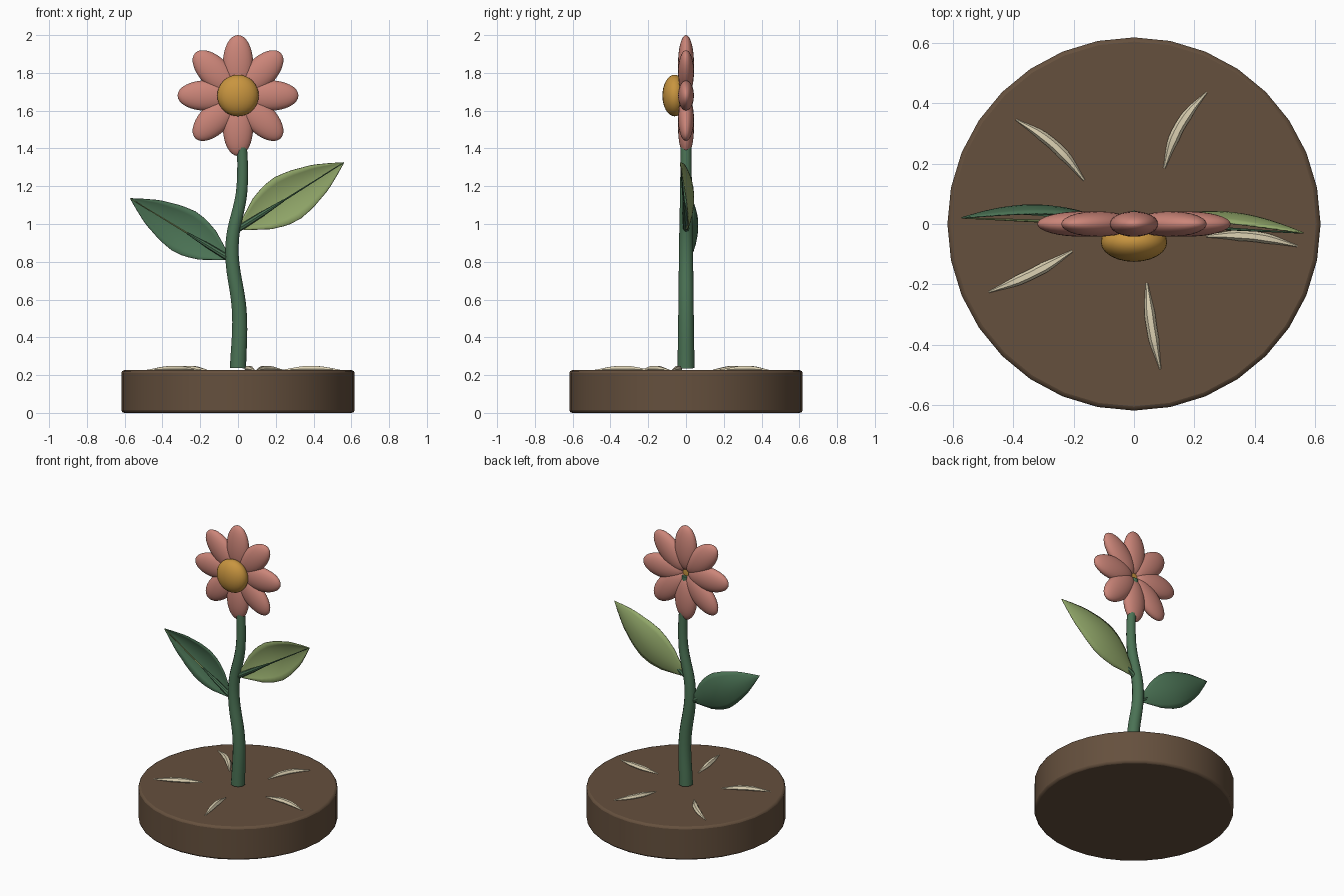
import bpy, bmesh, math
from mathutils import Vector, Matrix

cube = bpy.data.objects.get("Cube")
if cube:
    bpy.data.objects.remove(cube, do_unlink=True)


def material(name, r, g, b):
    m = bpy.data.materials.new(name)
    m.use_nodes = True
    m.diffuse_color = (r, g, b, 1)
    m.node_tree.nodes["Principled BSDF"].inputs["Base Color"].default_value = (r, g, b, 1)
    return m


SOIL = material("soil_brown", 0.13, 0.08, 0.047)
GREEN = material("stem_green", 0.07, 0.17, 0.09)
LIGHT = material("light_leaf_green", 0.28, 0.38, 0.14)
PINK = material("petal_pink", 0.60, 0.235, 0.19)
GOLD = material("centre_gold", 0.58, 0.30, 0.05)
CREAM = material("root_cream", 0.72, 0.64, 0.45)


def finish(obj, name, mat, angle=40):
    obj.name = name
    obj.data.materials.clear()
    obj.data.materials.append(mat)
    bpy.ops.object.select_all(action='DESELECT')
    obj.select_set(True)
    bpy.context.view_layer.objects.active = obj
    bpy.ops.object.shade_smooth_by_angle(angle=math.radians(angle))
    return obj


def from_bmesh(bm, name, mat):
    bmesh.ops.recalc_face_normals(bm, faces=bm.faces)
    me = bpy.data.meshes.new(name)
    bm.to_mesh(me)
    bm.free()
    obj = bpy.data.objects.new(name, me)
    bpy.context.collection.objects.link(obj)
    return finish(obj, name, mat)


def tube(name, points, radii, mat, resolution=3):
    """Tapered round tube along a smooth path, turned into a mesh."""
    cu = bpy.data.curves.new(name, 'CURVE')
    cu.dimensions = '3D'
    cu.bevel_depth = 1
    cu.bevel_resolution = resolution
    cu.resolution_u = 8
    cu.use_fill_caps = True
    sp = cu.splines.new('BEZIER')
    sp.bezier_points.add(len(points) - 1)
    for bp, p, r in zip(sp.bezier_points, points, radii):
        bp.co = p
        bp.radius = r
        bp.handle_left_type = bp.handle_right_type = 'AUTO'
    obj = bpy.data.objects.new(name, cu)
    bpy.context.collection.objects.link(obj)
    bpy.ops.object.select_all(action='DESELECT')
    obj.select_set(True)
    bpy.context.view_layer.objects.active = obj
    bpy.ops.object.convert(target='MESH')
    return finish(bpy.context.object, name, mat)


def ellipsoid(name, matrix, mat):
    bm = bmesh.new()
    bmesh.ops.create_uvsphere(bm, u_segments=24, v_segments=16, radius=1, matrix=matrix)
    return from_bmesh(bm, name, mat)


# Soil disc with a softened rim
bpy.ops.mesh.primitive_cylinder_add(vertices=32, radius=0.617, depth=0.226, location=(0, 0, 0.113))
base = bpy.context.object
bevel = base.modifiers.new("rim", 'BEVEL')
bevel.width = 0.014
bevel.segments = 2
finish(base, "soil_base", SOIL)

# Stem
tube("stem",
     [(0, 0, 0.237), (0.008, 0, 0.52), (-0.032, 0, 0.88), (0.022, 0, 1.2), (0, 0, 1.66)],
     [0.045, 0.041, 0.037, 0.031, 0.025], GREEN)

# Flower head
HEAD = Vector((0, 0, 1.68))
for i in range(8):
    turn = Matrix.Rotation(math.tau * i / 8, 4, 'Y')
    place = Matrix.Translation((0, 0, 0.17))
    size = Matrix.Diagonal((0.08, 0.042, 0.15, 1))
    ellipsoid(f"petal_{i + 1}", Matrix.Translation(HEAD) @ turn @ place @ size, PINK)
ellipsoid("flower_centre",
          Matrix.Translation(HEAD + Vector((0, -0.06, 0))) @ Matrix.Diagonal((0.11, 0.065, 0.11, 1)), GOLD)

# Leaves: cupped blade, vein and stalk
HALF_WIDTH = [(0, 0.02), (0.08, 0.05), (0.2, 0.094), (0.33, 0.122), (0.45, 0.129),
              (0.58, 0.116), (0.77, 0.078), (0.9, 0.036), (1, 0.001)]


def width_at(u):
    for (a, wa), (b, wb) in zip(HALF_WIDTH, HALF_WIDTH[1:]):
        if u <= b:
            return wa + (wb - wa) * (u - a) / (b - a)
    return 0.001


def leaf(side, root, tip, bulge, width, blade_mat, vein_mat):
    root, tip = Vector(root), Vector(tip)
    axis = (tip - root).normalized()
    across = axis.cross(Vector((0, 1, 0))).normalized()
    bm = bmesh.new()
    rows, cols = 20, 8
    grid = []
    for i in range(rows + 1):
        u = i / rows
        row = []
        for j in range(cols + 1):
            v = 2 * j / cols - 1
            p = root.lerp(tip, u) + across * v * width * width_at(u)
            p.y += bulge * math.sin(math.pi * u) * (1 - 0.55 * v * v)
            row.append(bm.verts.new(p))
        grid.append(row)
    for i in range(rows):
        for j in range(cols):
            bm.faces.new((grid[i][j], grid[i][j + 1], grid[i + 1][j + 1], grid[i + 1][j]))
    blade = from_bmesh(bm, f"{side}_leaf", blade_mat)
    solid = blade.modifiers.new("thickness", 'SOLIDIFY')
    solid.thickness = 0.005
    solid.offset = 0
    tube(f"{side}_leaf_vein", [root, root.lerp(tip, 0.5), tip], [0.006, 0.005, 0.002], vein_mat, 1)
    tube(f"{side}_leaf_stalk", [root - axis * 0.03, root.lerp(tip, 0.2), root.lerp(tip, 0.41)],
         [0.017, 0.014, 0.006], GREEN, 2)


leaf("left", (0.02, 0, 0.985), (0.56, -0.03, 1.325), 0.055, 1.0, LIGHT, GREEN)
leaf("right", (-0.06, 0, 0.825), (-0.57, 0.02, 1.135), 0.052, 0.93, GREEN, LIGHT)

# Pale root slivers on the soil: inner end, outer end, sideways bow
SLIVERS = [((0.24, -0.04), (0.54, -0.073), 0.014),
           ((0.10, 0.185), (0.24, 0.435), 0.02),
           ((-0.165, 0.145), (-0.39, 0.345), -0.018),
           ((-0.205, -0.09), (-0.48, -0.225), 0.008),
           ((0.042, -0.195), (0.087, -0.48), -0.006)]
for i, (inner, outer, bow) in enumerate(SLIVERS):
    a, b = Vector((*inner, 0.226)), Vector((*outer, 0.226))
    sideways = Vector((0, 0, 1)).cross(b - a).normalized() * bow
    mid = [a.lerp(b, t) + sideways + Vector((0, 0, 0.006)) for t in (0.35, 0.65)]
    tube(f"root_sliver_{i + 1}", [a, *mid, b], [0.004, 0.018, 0.017, 0.003], CREAM, 1)
